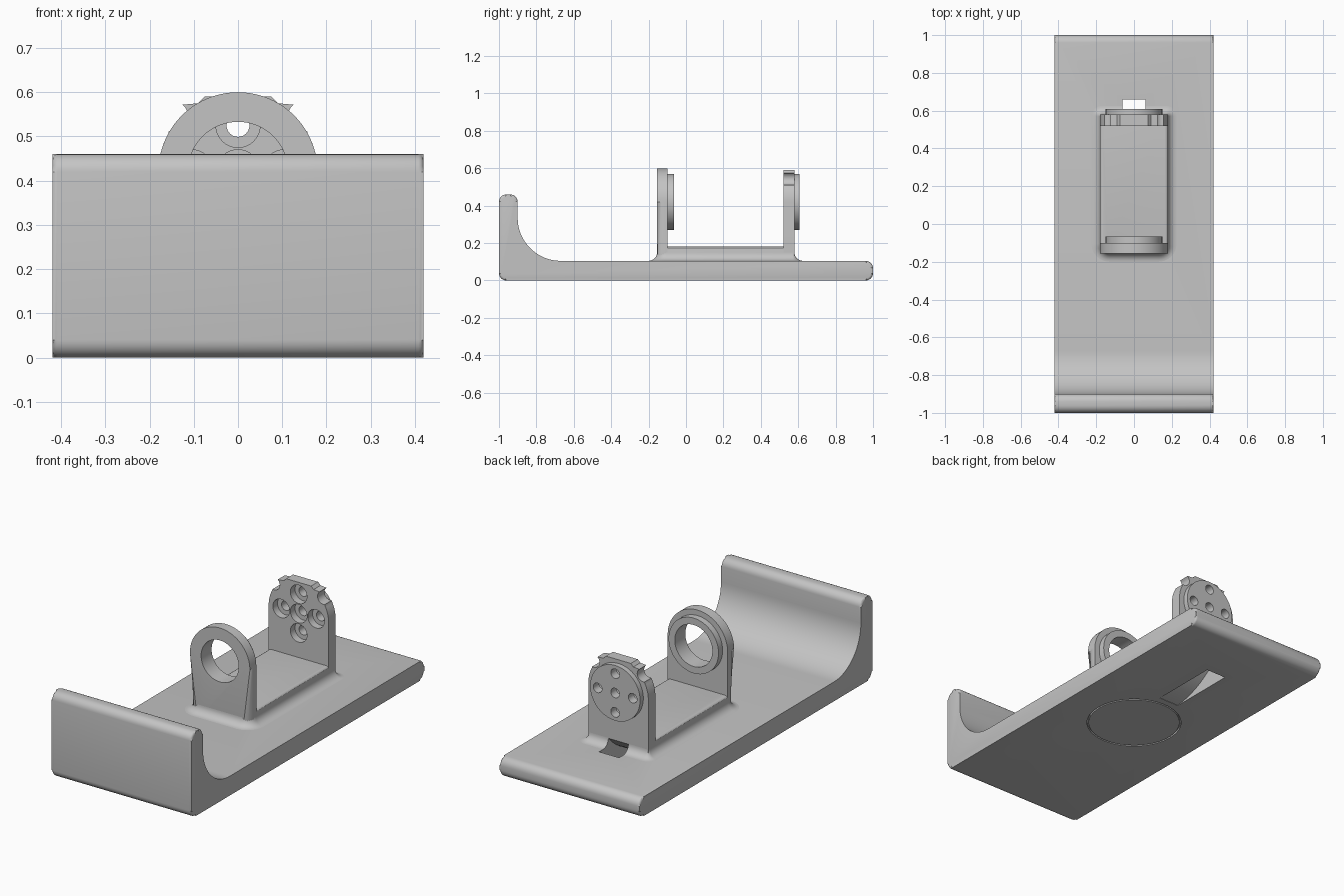
import bpy, bmesh
from math import sin, cos, pi, radians, sqrt

old = bpy.data.objects.get("Cube")
if old:
    bpy.data.objects.remove(old)

GREY = (0.55, 0.55, 0.55, 1)
mat = bpy.data.materials.new("plain grey")
mat.use_nodes = True
mat.diffuse_color = GREY
mat.node_tree.nodes["Principled BSDF"].inputs["Base Color"].default_value = GREY


def arc(cx, cy, r, a0, a1, n=8):
    """Points on an arc, angles in degrees."""
    steps = [radians(a0 + (a1 - a0) * i / n) for i in range(n + 1)]
    return [(cx + r * cos(t), cy + r * sin(t)) for t in steps]


def disc(cx, cy, r, n=64):
    return arc(cx, cy, r, 0, 360, n)[:-1]


def finish(name, bm):
    bmesh.ops.recalc_face_normals(bm, faces=bm.faces)
    mesh = bpy.data.meshes.new(name)
    bm.to_mesh(mesh)
    bm.free()
    mesh.materials.append(mat)
    ob = bpy.data.objects.new(name, mesh)
    bpy.context.collection.objects.link(ob)
    return ob


def loft(name, rings, bevel_ends=(), width=0, segments=4):
    """Skin a stack of rings, cap both ends, optionally round the end rims."""
    bm = bmesh.new()
    loops = [[bm.verts.new(p) for p in ring] for ring in rings]
    n = len(loops[0])
    for low, high in zip(loops, loops[1:]):
        for i in range(n):
            j = (i + 1) % n
            bm.faces.new((low[i], low[j], high[j], high[i]))
    caps = [bm.faces.new(loops[0]), bm.faces.new(loops[-1])]
    rims = [e for k in bevel_ends for e in caps[k].edges]
    if rims:
        bmesh.ops.bevel(bm, geom=rims, offset=width, segments=segments,
                        profile=0.5, affect='EDGES', clamp_overlap=False)
    return finish(name, bm)


def prism(name, pts, axis, a, b, **kw):
    place = {'X': lambda p, d: (d, p[0], p[1]),
             'Y': lambda p, d: (p[0], d, p[1]),
             'Z': lambda p, d: (p[0], p[1], d)}[axis]
    return loft(name, [[place(p, d) for p in pts] for d in (a, b)], **kw)


def cut(ob, *cutters):
    """Subtract each cutter and bake the result."""
    bpy.context.view_layer.objects.active = ob
    for c in cutters:
        mod = ob.modifiers.new("cut", 'BOOLEAN')
        mod.operation = 'DIFFERENCE'
        mod.solver = 'EXACT'
        mod.object = c
        bpy.ops.object.modifier_apply(modifier=mod.name)


W, DECK, R = 0.42, 0.105, 0.04      # base half width, deck height, edge radius
HUB, ARM = 0.42, 0.18               # pivot height, bracket half width
cutters = []


def cutter(*args):
    ob = prism(*args)
    ob.hide_render = True
    cutters.append(ob)
    return ob


# Base plate with the upturned front lip, as one side profile
profile = (arc(-1 + R, R, R, 270, 180)
           + arc(-1 + R, 0.46 - R, R, 180, 90)
           + arc(-0.9 - R, 0.46 - R, R, 90, 0)
           + arc(-0.67, DECK + 0.23, 0.23, 180, 270, 20)
           + arc(1 - R, DECK - R, R, 90, 0)
           + arc(1 - R, R, R, 0, -90))
base = prism("base_plate", profile, 'X', -W, W, bevel_ends=(0, 1), width=0.012, segments=3)

# Raised block with a flared foot
def footprint(o, z):
    x, y0, y1 = ARM + o, -0.155 - o, 0.58 + o
    rf, rb = max(0.05 + o, 0.002), max(0.01 + o, 0.002)
    pts = (arc(x - rf, y0 + rf, rf, -90, 0) + arc(x - rb, y1 - rb, rb, 0, 90)
           + arc(rb - x, y1 - rb, rb, 90, 180) + arc(rf - x, y0 + rf, rf, 180, 270))
    return [(px, py, z) for px, py in pts]


F = 0.045
steps = [i * pi / 16 for i in range(9)]
rings = [footprint(F, DECK - 0.01)]
rings += [footprint(F * (1 - sin(t)), DECK + F * (1 - cos(t))) for t in steps]
rings += [footprint(-0.015 * (1 - cos(t)), 0.168 + 0.014 * sin(t)) for t in steps[2::2]]
block = loft("raised_block", rings)

# Front arm: round-topped plate with softened front rim, and its collar
arch = [(-ARM, 0.02), (ARM, 0.02)] + arc(0, HUB, ARM, 0, 180, 40)
front_arm = prism("front_arm", arch, 'Y', -0.155, -0.10, bevel_ends=(0,), width=0.045, segments=6)
collar = prism("front_collar", disc(0, HUB, 0.15), 'Y', -0.102, -0.065)
bore = cutter("bore_cutter", disc(0, HUB, 0.113), 'Y', -0.3, 0.1)
cut(front_arm, bore)
cut(collar, bore)

# Back arm: clipped round top with a scallop at each shoulder
half = ([(ARM, DECK - 0.005)] + arc(0, HUB, ARM, 0, 29, 8)
        + arc(0.148, 0.545, 0.035, 285, 130, 10) + [(0.09, 0.575), (0.075, 0.59)])
outline = half + [(-x, z) for x, z in reversed(half)]
back_arm = prism("back_arm", outline, 'Y', 0.52, 0.58)
mount = prism("back_disc", disc(0, HUB, 0.15), 'Y', 0.578, 0.608)

# Five counterbored screw holes
S = 0.105
for dx, dz in ((0, 0), (S, 0), (-S, 0), (0, S), (0, -S)):
    wide = cutter("counterbore_cutter", disc(dx, HUB + dz, 0.05, 32), 'Y', 0.4, 0.56)
    thin = cutter("screw_cutter", disc(dx, HUB + dz, 0.026, 24), 'Y', 0.4, 0.7)
    cut(back_arm, wide, thin)
    cut(mount, thin)

# Curved cable slot from the underside up behind the back arm
Q = 0.466
curve = [0.28 + 0.38 * i / 16 for i in range(17)]
slot_pts = [(0.66, -0.05), (0.28, -0.05)] + [(y, Q - sqrt(Q * Q - (y - 0.24) ** 2)) for y in curve]
slot = cutter("slot_cutter", slot_pts, 'X', -0.06, 0.06)
for ob in (base, block, back_arm):
    cut(ob, slot)

# Fine circular groove under the base
groove = cutter("groove_cutter", disc(0, 0, 0.243), 'Z', -0.05, 0.012)
core = cutter("groove_core_cutter", disc(0, 0, 0.235), 'Z', -0.1, 0.05)
cut(groove, core)
cut(base, groove)

for c in cutters:
    bpy.data.objects.remove(c)

bpy.ops.object.select_all(action='DESELECT')
for ob in (base, block, front_arm, collar, back_arm, mount):
    ob.select_set(True)
bpy.context.view_layer.objects.active = base
bpy.ops.object.shade_smooth_by_angle(angle=radians(30))
